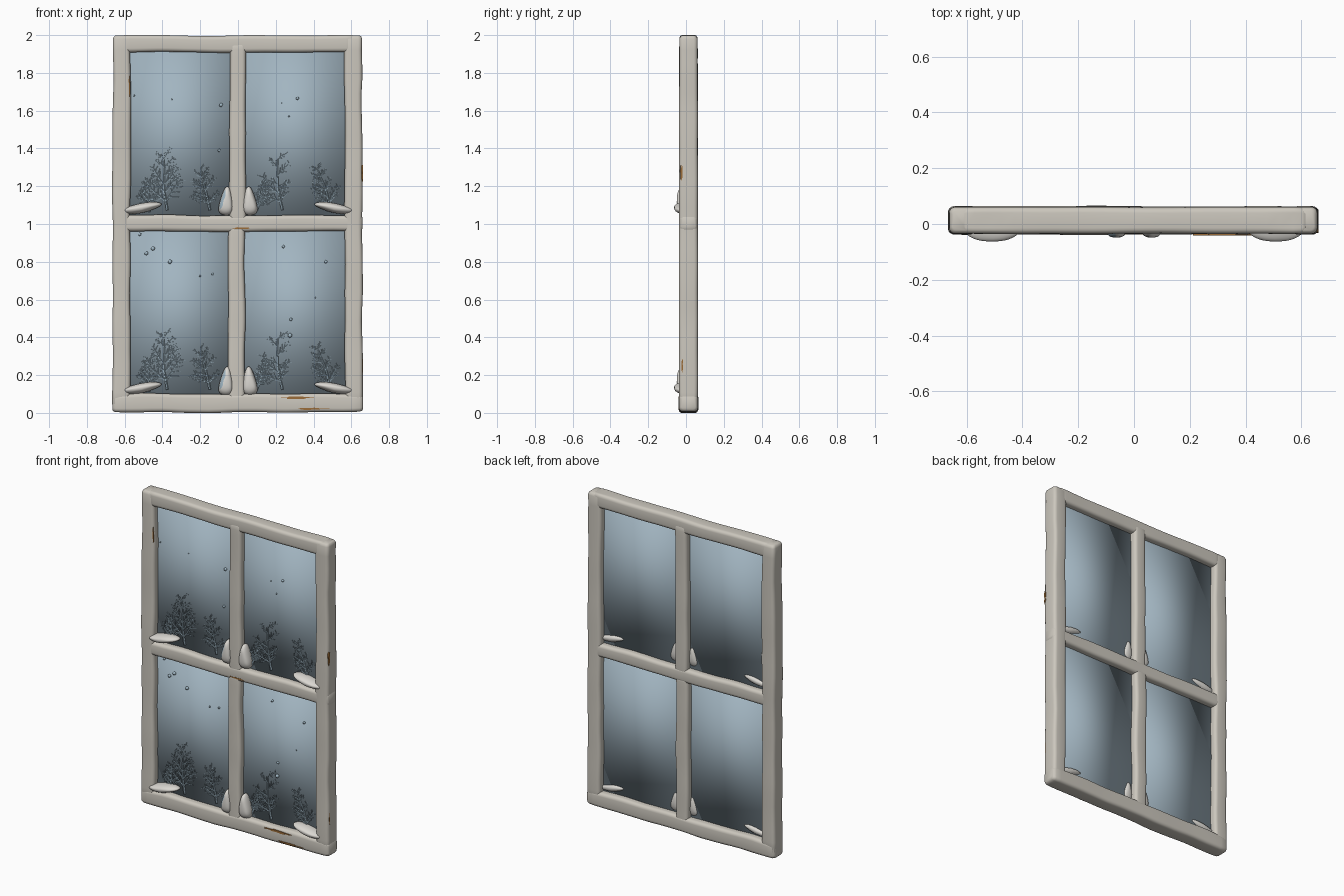
import bpy, bmesh, math, random
from mathutils import Vector, Matrix, noise

if "Cube" in bpy.data.objects:
    bpy.data.objects.remove(bpy.data.objects["Cube"], do_unlink=True)


def material(name, r, g, b):
    m = bpy.data.materials.new(name)
    m.use_nodes = True
    m.diffuse_color = (r, g, b, 1)
    m.node_tree.nodes["Principled BSDF"].inputs["Base Color"].default_value = (r, g, b, 1)
    return m


PAINT = material("old white paint", 0.60, 0.57, 0.51)
SNOW = material("snow", 0.70, 0.68, 0.64)
GLASS = material("blue grey glass", 0.36, 0.46, 0.53)
FROST = material("frost blue", 0.36, 0.48, 0.56)
RUST = material("bare wood brown", 0.33, 0.15, 0.04)


def finish(name, bm, *mats, smooth=True, sharp=None):
    bmesh.ops.recalc_face_normals(bm, faces=bm.faces)
    mesh = bpy.data.meshes.new(name)
    bm.to_mesh(mesh)
    bm.free()
    for m in mats:
        mesh.materials.append(m)
    for p in mesh.polygons:
        p.use_smooth = smooth
    if sharp:
        mesh.set_sharp_from_angle(angle=math.radians(sharp))
    ob = bpy.data.objects.new(name, mesh)
    bpy.context.collection.objects.link(ob)
    return ob


def loft(rings):
    """Skin a list of equal point rings and cap both ends."""
    bm = bmesh.new()
    rows = [[bm.verts.new(p) for p in ring] for ring in rings]
    n = len(rows[0])
    for a, b in zip(rows, rows[1:]):
        for i in range(n):
            j = (i + 1) % n
            bm.faces.new((a[i], a[j], b[j], b[i]))
    bm.faces.new(rows[0])
    bm.faces.new(rows[-1])
    return bm


def rounded_rect(hw, hd, r, steps=4):
    pts = []
    for k, (sx, sy) in enumerate(((1, 1), (-1, 1), (-1, -1), (1, -1))):
        for s in range(steps + 1):
            a = math.pi / 2 * (k + s / steps)
            pts.append((sx * (hw - r) + r * math.cos(a), sy * (hd - r) + r * math.sin(a)))
    return pts


# Worn frame bars: rounded, slightly uneven section with soft ends
DEPTH_CENTRE = 0.013


def bar(name, upright, start, end, centre, half, seed, half_depth=0.049):
    steps = 24
    soft = [(0, 0.72), (0.006, 0.88), (0.018, 0.98)]
    stations = [(start + d, s) for d, s in soft]
    span = end - start
    stations += [(start + span * (0.04 + 0.92 * i / steps), 1) for i in range(steps + 1)]
    stations += [(end - d, s) for d, s in reversed(soft)]
    rings = []
    for t, s in stations:
        shift = 0.006 * noise.noise(Vector((t * 4, seed * 3.7, 0.5)))
        swell = s * (1 + 0.09 * noise.noise(Vector((t * 6, seed * 5.3, 9.5))))
        deep = s * (1 + 0.05 * noise.noise(Vector((t * 5, seed * 2.9, 4.5))))
        ring = []
        for w, d in rounded_rect(half, half_depth, 0.021):
            across = centre + shift + w * swell
            y = DEPTH_CENTRE + d * deep
            x, z = (across, t) if upright else (t, across)
            ring.append((x, y, min(2, max(0, z))))
        rings.append(ring)
    return finish(name, loft(rings), PAINT, sharp=50)


bar("right_stile", True, 0.03, 1.998, -0.617, 0.047, 1, 0.050)
bar("left_stile", True, 0.03, 1.998, 0.612, 0.047, 2, 0.050)
bar("upper_mullion", True, 1.0, 1.96, -0.001, 0.043, 3)
bar("lower_mullion", True, 0.04, 1.0, -0.008, 0.044, 4)
bar("top_rail", False, -0.62, 0.62, 1.955, 0.045, 5, 0.048)
bar("middle_rail", False, -0.655, 0.658, 1.005, 0.043, 6, 0.048)
bar("bottom_rail", False, -0.665, 0.662, 0.051, 0.049, 7, 0.051)

# Four glass panes, softly shaded across their corners
for row, (z0, z1) in (("lower", (0.08, 0.98)), ("upper", (1.03, 1.93))):
    for side, (x0, x1) in (("right", (-0.59, -0.03)), ("left", (0.025, 0.585))):
        bm = bmesh.new()
        size = Matrix.Diagonal((x1 - x0, 0.016, z1 - z0, 1))
        place = Matrix.Translation(((x0 + x1) / 2, 0.013, (z0 + z1) / 2))
        bmesh.ops.create_cube(bm, size=1, matrix=place @ size)
        finish(f"{row}_{side}_pane", bm, GLASS)

# Frost sprigs growing up the glass
FROST_Y = 0.0


def twig(bm, a, b, r0, r1):
    d = b - a
    turn = d.to_track_quat("Z", "Y").to_matrix().to_4x4()
    place = Matrix.Translation((a + b) / 2) @ turn
    bmesh.ops.create_cone(bm, cap_ends=True, segments=5, radius1=r0, radius2=r1,
                          depth=d.length * 1.08, matrix=place)


def grow(bm, rng, start, angle, length, radius, level):
    parts = 6 - level
    p = start
    for i in range(parts):
        angle += rng.uniform(-0.13, 0.13)
        step = length / parts
        q = p + Vector((math.sin(angle), 0, math.cos(angle))) * step
        r0 = radius * (1 - 0.6 * i / parts)
        twig(bm, p, q, r0, radius * (1 - 0.6 * (i + 1) / parts))
        if level < 2 and i < parts:
            for side in (-1, 1):
                if rng.random() < 0.85:
                    reach = length * (0.46 - 0.05 * i) * rng.uniform(0.7, 1.1)
                    grow(bm, rng, q, angle + side * rng.uniform(0.5, 0.95),
                         reach, r0 * 0.75, level + 1)
        p = q


SPRIGS = [  # base x, base height above rail, lean, height
    (-0.375, 0.03, -0.16, 0.27), (-0.47, 0.02, -0.1, 0.17), (-0.15, 0.03, -0.1, 0.21),
    (0.235, 0.03, -0.14, 0.27), (0.10, 0.03, 0.2, 0.14), (0.49, 0.02, -0.18, 0.23)]
for row, base in (("lower", 0.095), ("upper", 1.045)):
    for k, (x, h, lean, height) in enumerate(SPRIGS):
        bm = bmesh.new()
        grow(bm, random.Random(k + 11), Vector((x, FROST_Y, base + h)), lean, height, 0.007, 0)
        finish(f"{row}_frost_sprig_{k + 1}", bm, FROST, sharp=40)

# Small frozen droplets on the glass
DROPS = [(-0.55, 1.68, 5), (-0.35, 1.66, 4), (-0.09, 1.63, 11), (-0.1, 1.39, 9),
         (0.23, 1.64, 4), (0.315, 1.665, 9), (0.27, 1.57, 5), (-0.52, 0.945, 9),
         (-0.485, 0.845, 11), (-0.45, 0.87, 12), (-0.36, 0.8, 12), (-0.2, 0.725, 6),
         (-0.135, 0.735, 7), (0.24, 0.88, 9), (0.465, 0.8, 9), (0.41, 0.61, 4),
         (0.28, 0.495, 9), (0.275, 0.41, 13)]
bm = bmesh.new()
for x, z, r in DROPS:
    bmesh.ops.create_icosphere(bm, subdivisions=1, radius=r / 1000,
                               matrix=Matrix.Translation((x, 0.002, z)))
finish("frozen_droplets", bm, FROST)


# Snow heaps: one outline lofted through the depth, then rounded
def heap(name, outline, z, mirror, layers, mats):
    cx = sum(p[0] for p in outline) / len(outline)
    cz = sum(p[1] for p in outline) / len(outline)
    rings = [[(mirror * (cx + (x - cx) * s), y, z + cz + (h - cz) * s) for x, h in outline]
             for y, s in layers]
    bm = loft(rings)
    bmesh.ops.recalc_face_normals(bm, faces=bm.faces)
    if len(mats) > 1:
        for f in bm.faces:  # icy patch on the outward upper slope
            n = f.normal
            f.material_index = int(n.x < -0.35 and n.z > 0 and f.calc_center_median().y < -0.02)
    ob = finish(name, bm, *mats)
    ob.modifiers.new("rounding", "SUBSURF").levels = 2
    ob.modifiers["rounding"].render_levels = 2


DRIFT = [(-0.625, 0.022), (-0.60, -0.002), (-0.51, 0.0), (-0.43, 0.03),
         (-0.39, 0.053), (-0.43, 0.066), (-0.50, 0.062), (-0.58, 0.04)]
MOUND = [(-0.112, 0.01), (-0.07, -0.012), (-0.022, 0.0), (-0.026, 0.07),
         (-0.042, 0.145), (-0.068, 0.15), (-0.092, 0.08)]
for row, z in (("lower", 0.1), ("upper", 1.053)):
    for side, m in (("right", 1), ("left", -1)):
        heap(f"{row}_{side}_snow_drift", DRIFT, z, m,
             [(-0.064, 0.35), (-0.045, 0.85), (-0.01, 1.1), (0.04, 0.7)], [SNOW])
        heap(f"{row}_{side}_snow_mound", MOUND, z, m,
             [(-0.05, 0.5), (-0.035, 0.95), (0.0, 1.1), (0.035, 0.6)],
             [SNOW, FROST] if m == 1 else [SNOW])


# Bare patches where the paint has flaked off
def flake(name, centre, length, height, along, facing, seed):
    rng = random.Random(seed)
    n = 22
    flat = []
    for i in range(n):
        a = math.tau * i / n
        k = rng.uniform(0.55, 1)
        flat.append((length / 2 * math.cos(a) * k, height / 2 * math.sin(a) * k))
    c, u, f = Vector(centre), Vector(along), Vector(facing)
    v = f.cross(u)
    rings = [[c + u * a + v * b + f * d for a, b in flat] for d in (-0.004, 0.004)]
    finish(name, loft(rings), RUST, smooth=False)


FRONT, X, Z = (0, -1, 0), (1, 0, 0), (0, 0, 1)
flake("bottom_rail_flake_upper", (0.31, -0.037, 0.08), 0.22, 0.016, X, FRONT, 1)
flake("bottom_rail_flake_lower", (0.39, -0.037, 0.022), 0.2, 0.012, X, FRONT, 2)
flake("middle_rail_flake", (0.02, -0.034, 0.978), 0.12, 0.012, X, FRONT, 3)
flake("right_stile_flake", (-0.577, -0.030, 1.72), 0.16, 0.012, Z, FRONT, 4)
flake("left_stile_flake", (0.657, -0.024, 1.27), 0.1, 0.016, Z, X, 5)
flake("left_stile_low_flake", (0.657, -0.02, 0.25), 0.08, 0.012, Z, X, 6)
